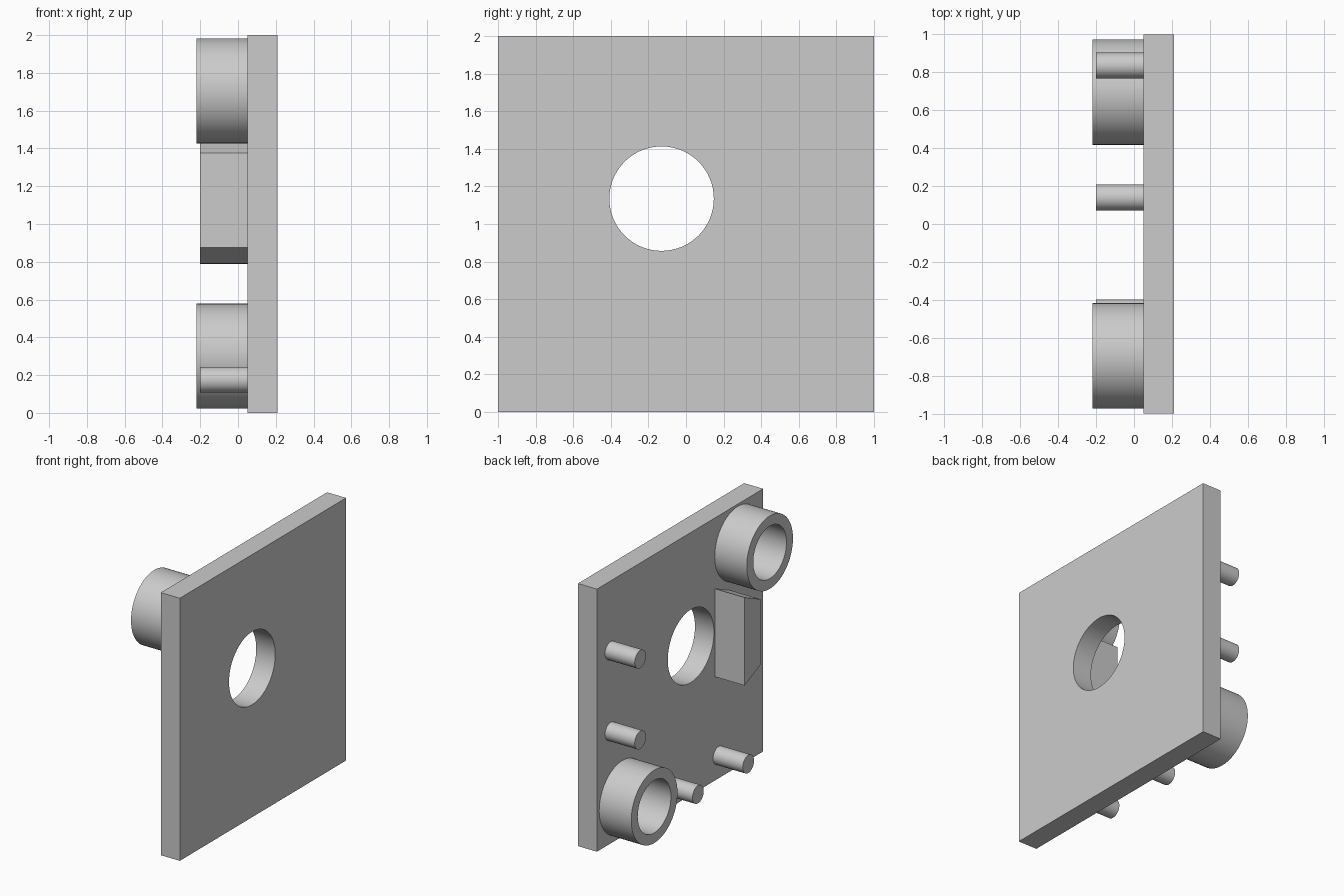
import bpy
import bmesh
import math

cube = bpy.data.objects.get("Cube")
if cube:
    bpy.data.objects.remove(cube, do_unlink=True)

grey = bpy.data.materials.new("light_grey")
grey.use_nodes = True
colour = (0.6, 0.6, 0.6, 1)
grey.diffuse_color = colour
grey.node_tree.nodes["Principled BSDF"].inputs["Base Color"].default_value = colour

FACE = 0.05     # x of the plate side that carries the fittings
OUTER = 0.21    # x of the plain plate side
SEGMENTS = 64


def circle(y, z, r):
    angles = [2 * math.pi * i / SEGMENTS for i in range(SEGMENTS)]
    return [(y + r * math.cos(a), z + r * math.sin(a)) for a in angles]


def extrude(name, outline, x0, x1, inner=None):
    """Extrude a y-z outline along x, with an optional matching inner outline."""
    bm = bmesh.new()

    def loop(points, x):
        return [bm.verts.new((x, y, z)) for y, z in points]

    def bridge(a, b):
        for i in range(len(a)):
            j = (i + 1) % len(a)
            bm.faces.new((a[i], a[j], b[j], b[i]))

    start, end = loop(outline, x0), loop(outline, x1)
    bridge(start, end)
    if inner:
        inner_start, inner_end = loop(inner, x0), loop(inner, x1)
        bridge(inner_end, inner_start)
        bridge(inner_start, start)
        bridge(end, inner_end)
    else:
        bm.faces.new(start)
        bm.faces.new(end)
    bmesh.ops.recalc_face_normals(bm, faces=bm.faces[:])
    mesh = bpy.data.meshes.new(name)
    bm.to_mesh(mesh)
    bm.free()
    mesh.materials.append(grey)
    obj = bpy.data.objects.new(name, mesh)
    bpy.context.collection.objects.link(obj)
    return obj


def shade(obj):
    bpy.ops.object.select_all(action="DESELECT")
    obj.select_set(True)
    bpy.context.view_layer.objects.active = obj
    bpy.ops.object.shade_smooth_by_angle(angle=math.radians(30))


# Square plate with a round through hole
plate = extrude("plate", [(-1, 0), (1, 0), (1, 2), (-1, 2)], FACE, OUTER)
cutter = extrude("hole_cutter", circle(-0.13, 1.135, 0.278), -0.1, 0.4)
cutter.hide_render = True
cut = plate.modifiers.new("hole", "BOOLEAN")
cut.operation = "DIFFERENCE"
cut.solver = "EXACT"
cut.object = cutter
bpy.context.view_layer.objects.active = plate
bpy.ops.object.modifier_apply(modifier=cut.name)
bpy.data.objects.remove(cutter, do_unlink=True)
shade(plate)

# Hollow bosses in opposite corners
for name, y, z in (("lower_boss", 0.695, 0.3), ("upper_boss", -0.695, 1.705)):
    shade(extrude(name, circle(y, z, 0.278), -0.22, FACE, circle(y, z, 0.2)))

# Small round pegs
pegs = [(0.835, 1.47), (0.835, 0.855), (0.14, 0.175), (-0.465, 0.175)]
for number, (y, z) in enumerate(pegs, 1):
    shade(extrude(f"peg_{number}", circle(y, z, 0.068), -0.2, FACE))

# Tapered block beside the hole
extrude("tapered_block", [(-0.42, 0.79), (-0.42, 1.46), (-0.61, 1.375), (-0.61, 0.875)],
        -0.2, FACE)
